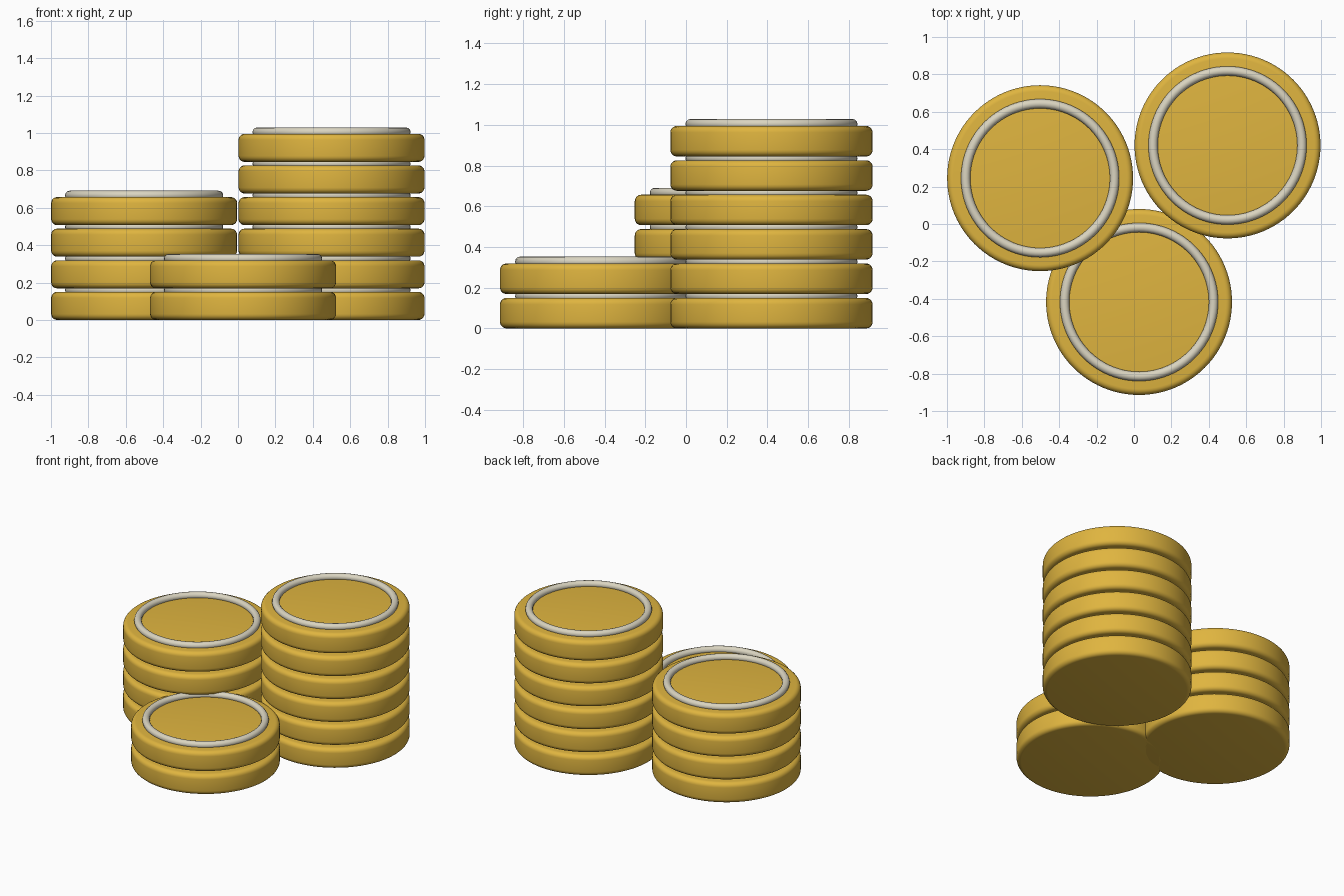
import bpy, bmesh, math

if "Cube" in bpy.data.objects:
    bpy.data.objects.remove(bpy.data.objects["Cube"])

RADIUS, THICK, PITCH, BEVEL = 0.497, 0.15, 0.169, 0.032
SEGMENTS = 96


def material(name, rgb):
    m = bpy.data.materials.new(name)
    m.diffuse_color = (*rgb, 1.0)
    m.use_nodes = True
    m.node_tree.nodes["Principled BSDF"].inputs["Base Color"].default_value = m.diffuse_color
    return m


gold = material("gold", (0.74, 0.46, 0.05))
silver = material("pale silver", (0.70, 0.66, 0.53))


def arc(r, z, radius, start, end, steps):
    """Points of an arc in the (radius, height) plane, angles in degrees."""
    pts = []
    for i in range(steps + 1):
        a = math.radians(start + (end - start) * i / steps)
        pts.append((r + radius * math.cos(a), z + radius * math.sin(a)))
    return pts


def lathe(name, profile, mat, location, closed):
    """Spin a profile around z; open profiles get flat caps."""
    bm = bmesh.new()
    rings = []
    for r, z in profile:
        rings.append([bm.verts.new((r * math.cos(2 * math.pi * i / SEGMENTS),
                                    r * math.sin(2 * math.pi * i / SEGMENTS), z))
                      for i in range(SEGMENTS)])
    pairs = list(zip(rings, rings[1:]))
    if closed:
        pairs.append((rings[-1], rings[0]))
    else:
        bm.faces.new(rings[0])
        bm.faces.new(rings[-1])
    for low, high in pairs:
        for i in range(SEGMENTS):
            j = (i + 1) % SEGMENTS
            bm.faces.new((low[i], low[j], high[j], high[i]))
    bmesh.ops.recalc_face_normals(bm, faces=bm.faces)
    mesh = bpy.data.meshes.new(name)
    bm.to_mesh(mesh)
    bm.free()
    mesh.materials.append(mat)
    ob = bpy.data.objects.new(name, mesh)
    ob.location = location
    bpy.context.collection.objects.link(ob)
    bpy.context.view_layer.objects.active = ob
    ob.select_set(True)
    bpy.ops.object.shade_smooth_by_angle(angle=math.radians(35))
    ob.select_set(False)


# Rounded coin edge, and the round rim that sits on the coin face
coin_profile = (arc(RADIUS - BEVEL, BEVEL, BEVEL, -90, 0, 5)
                + arc(RADIUS - BEVEL, THICK - BEVEL, BEVEL, 0, 90, 5))
rim_profile = arc(0.398, THICK + 0.009, 0.025, 0, 330, 11)

# Three stacks: name, centre, number of coins
stacks = [("left", -0.502, 0.245, 4),
          ("right", 0.5, 0.42, 6),
          ("front", 0.027, -0.417, 2)]
for side, x, y, count in stacks:
    for n in range(count):
        place = (x, y, n * PITCH)
        lathe(f"{side}_coin_{n + 1}", coin_profile, gold, place, False)
        lathe(f"{side}_coin_rim_{n + 1}", rim_profile, silver, place, True)
